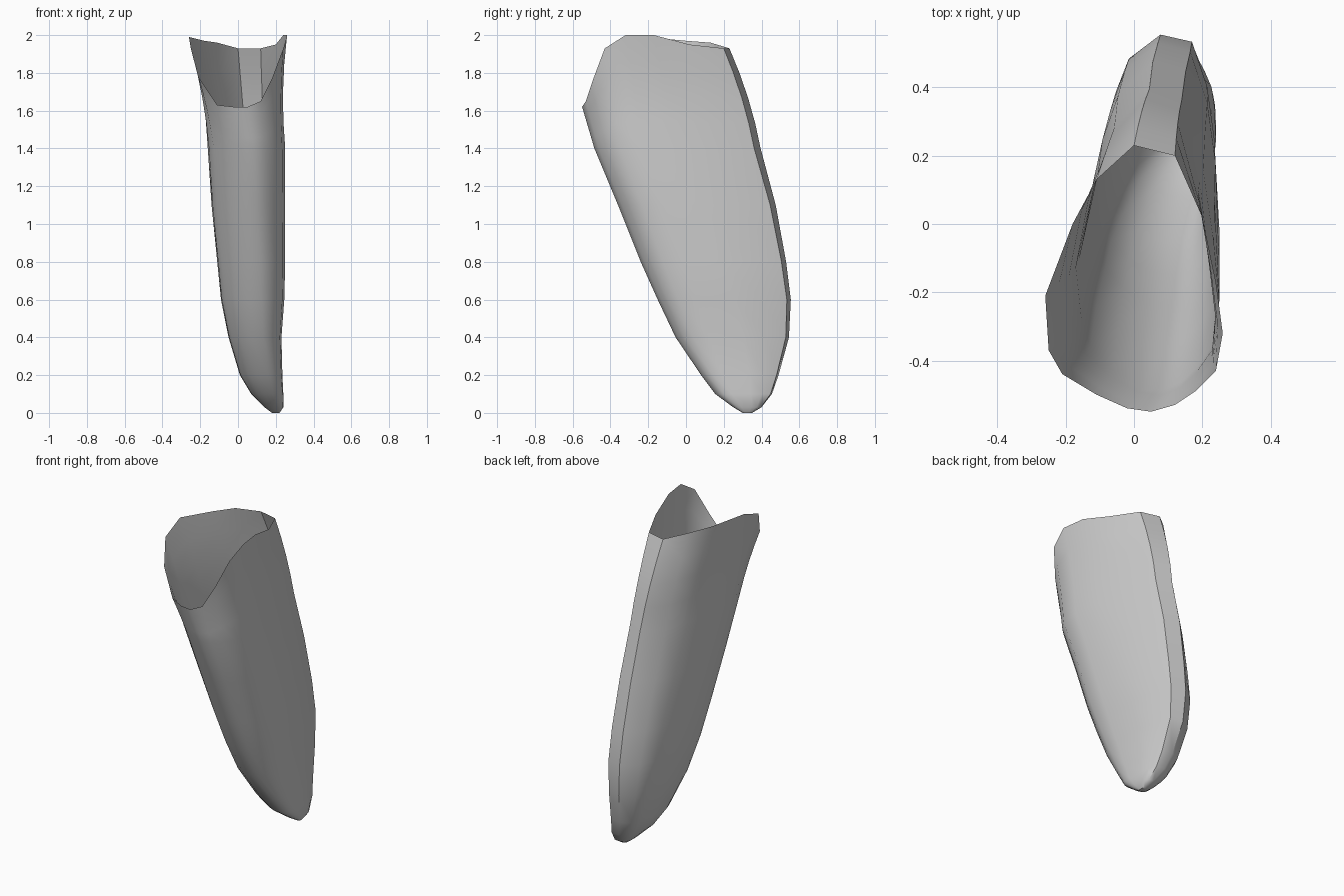
import bpy, bmesh, math
from mathutils import Vector

cube = bpy.data.objects.get("Cube")
if cube:
    bpy.data.objects.remove(cube, do_unlink=True)

grey = bpy.data.materials.new("plain grey")
grey.use_nodes = True
colour = (0.6, 0.6, 0.6, 1)
grey.diffuse_color = colour
grey.node_tree.nodes["Principled BSDF"].inputs["Base Color"].default_value = colour

# Scalloped rim, from the low front round the +x side and the back
rim = [Vector(p) for p in (
    (-.02, -.54, 1.62), (.05, -.55, 1.62), (.12, -.53, 1.65), (.18, -.49, 1.77),
    (.24, -.43, 1.93), (.26, -.32, 2), (.24, -.17, 2), (.2, .02, 1.95),
    (.12, .2, 1.93), (0, .23, 1.93), (-.11, .13, 1.96), (-.18, 0, 1.97),
    (-.26, -.21, 1.99), (-.25, -.37, 1.93), (-.21, -.44, 1.78), (-.11, -.5, 1.63))]
strip_columns = (8, 9)

# Level sections of the body: height, right and left x, front and back y
sections = [
    (1.4, -.16, .25, -.485, .395), (1.1, -.14, .25, -.36, .475),
    (.8, -.11, .25, -.24, .53), (.6, -.09, .245, -.15, .555),
    (.4, -.05, .23, -.055, .545), (.2, .01, .235, .08, .49),
    (.1, .07, .24, .155, .455), (.03, .14, .24, .25, .4), (0, .18, .22, .3, .35)]


def unit_point(p):
    """Rim point as across (-1 to 1) and depth (0 front to 1 back)."""
    return p.x / .26, (p.y + .55) / .78


def section_ring(z, x_min, x_max, y_front, y_back):
    """Rim outline fitted to a level section, with fuller sides lower down."""
    level = z / 1.4
    ring = []
    for p in rim:
        u, v = unit_point(p)
        fullness = .6 + level * (.4 if u > 0 else .2)
        u = math.copysign(min(abs(u), 1) ** fullness, u)
        if v > .4:
            v **= .6 + .4 * level
        x = (x_min + x_max) / 2 + u * (x_max - x_min) / 2
        ring.append(Vector((x, y_front + v * (y_back - y_front), z)))
    return ring


def flare_ring(t, lower):
    """Ring between the top section and the rim, arched along the back."""
    arch = 4 * t * (1 - t)
    ring = []
    for low, high in zip(lower, rim):
        u, v = unit_point(high)
        bow = Vector((-u * v * (1 - v) * .08, v * v * .017, 0))
        ring.append(low.lerp(high, t) + bow * arch)
    return ring


body_rings = [section_ring(*s) for s in sections]
rings = [rim] + [flare_ring(t, body_rings[0]) for t in (.75, .5, .25)] + body_rings

# Open sheath skinned through the rings, closed at the tip
bm = bmesh.new()
grid = [[bm.verts.new(p) for p in ring] for ring in rings]
count = len(rim)
for upper, lower in zip(grid, grid[1:]):
    for i in range(count):
        j = (i + 1) % count
        bm.faces.new((upper[i], lower[i], lower[j], upper[j])).smooth = True
bm.faces.new(list(reversed(grid[-1]))).smooth = True

mesh = bpy.data.meshes.new("sheath")
bm.to_mesh(mesh)
bm.free()
mesh.materials.append(grey)
sheath = bpy.data.objects.new("sheath", mesh)
bpy.context.collection.objects.link(sheath)

bpy.ops.object.select_all(action="DESELECT")
sheath.select_set(True)
bpy.context.view_layer.objects.active = sheath
bpy.ops.object.shade_smooth_by_angle(angle=math.radians(40))

# Crisp edges along the flat back strip, fading out near the tip
for edge in mesh.edges:
    a, b = edge.vertices
    if a % count == b % count and a % count in strip_columns:
        if min(mesh.vertices[a].co.z, mesh.vertices[b].co.z) > .3:
            edge.use_edge_sharp = True
